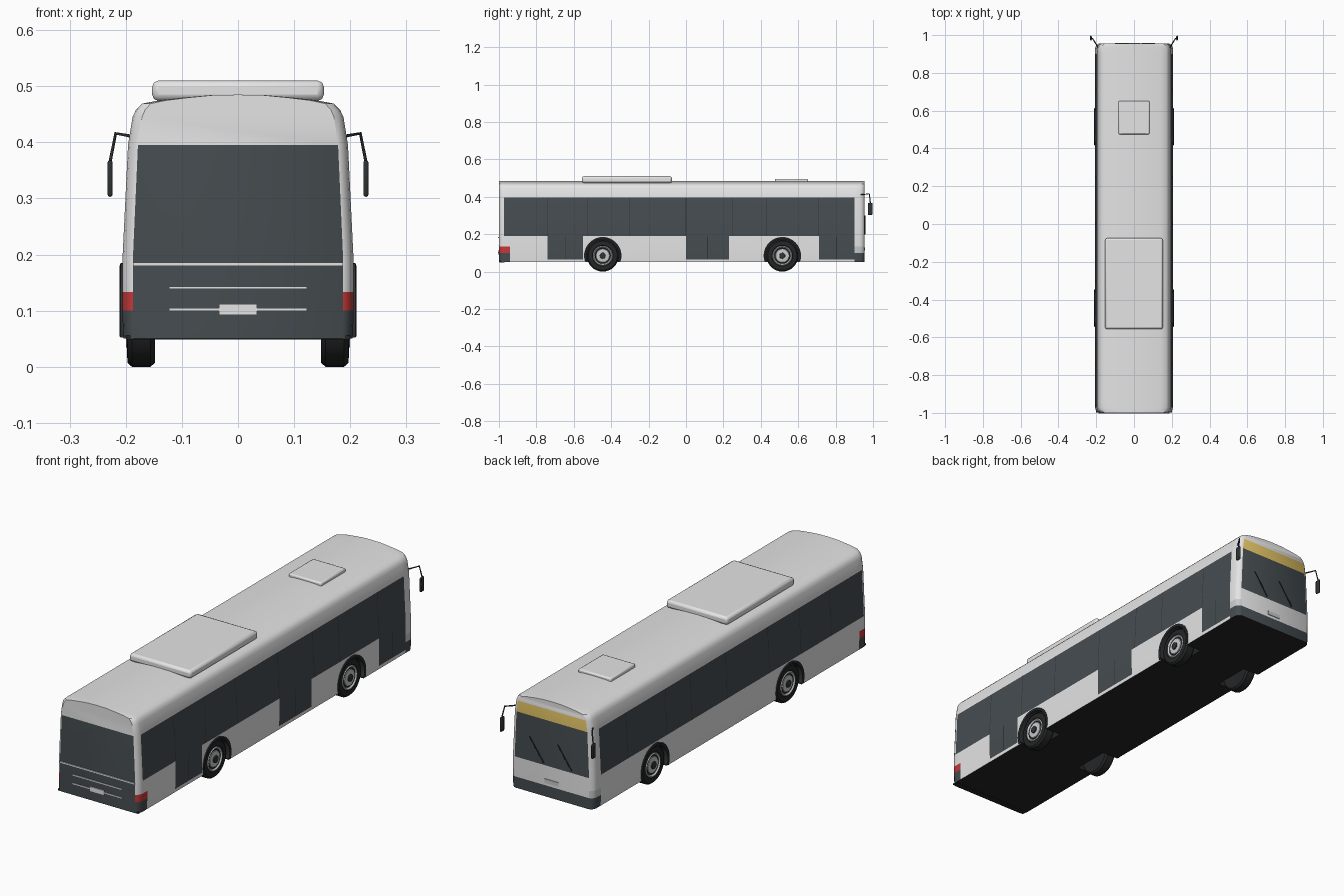
import bpy, bmesh, math
from mathutils import Vector

if "Cube" in bpy.data.objects:
    bpy.data.objects.remove(bpy.data.objects["Cube"])

def material(name, r, g, b):
    m = bpy.data.materials.new(name)
    m.diffuse_color = (r, g, b, 1)
    m.use_nodes = True
    m.node_tree.nodes["Principled BSDF"].inputs["Base Color"].default_value = m.diffuse_color
    return m

WHITE, GLASS, BLACK, TRIM, RED, GOLD, SILVER = range(7)
MATS = [material("body white", .78, .78, .78), material("dark glass", .06, .073, .08),
        material("rubber black", .018, .019, .02), material("dark trim", .03, .034, .037),
        material("lamp red", .56, .04, .038), material("sign gold", .76, .55, .13),
        material("metal silver", .58, .6, .6)]

def build(name, verts, faces, mats, smooth=True):
    """Mesh object; mats is one material index or one per face."""
    me = bpy.data.meshes.new(name)
    me.from_pydata(verts, [], faces)
    for m in MATS:
        me.materials.append(m)
    for i, p in enumerate(me.polygons):
        p.material_index = mats if isinstance(mats, int) else mats[i]
    bm = bmesh.new()
    bm.from_mesh(me)
    if smooth:
        bmesh.ops.recalc_face_normals(bm, faces=bm.faces)
    bm.to_mesh(me)
    bm.free()
    ob = bpy.data.objects.new(name, me)
    bpy.context.collection.objects.link(ob)
    if smooth:
        shade(ob)
    return ob

def shade(ob):
    bpy.ops.object.select_all(action='DESELECT')
    bpy.context.view_layer.objects.active = ob
    ob.select_set(True)
    bpy.ops.object.shade_smooth_by_angle(angle=math.radians(35))

def box(name, lo, hi, mat, bevel=0):
    v = [(x, y, z) for x in (lo[0], hi[0]) for y in (lo[1], hi[1]) for z in (lo[2], hi[2])]
    f = [(0, 1, 3, 2), (4, 6, 7, 5), (0, 4, 5, 1), (2, 3, 7, 6), (0, 2, 6, 4), (1, 5, 7, 3)]
    ob = build(name, v, f, mat)
    if bevel:
        b = ob.modifiers.new("bevel", 'BEVEL')
        b.width, b.segments = bevel, 2
    return ob

def lathe(name, profile, mats, y, z, side, n=32):
    """Spin (radius, x) points about an axis along x."""
    v = [(side * x, y + r * math.cos(2 * math.pi * i / n), z + r * math.sin(2 * math.pi * i / n))
         for r, x in profile for i in range(n)]
    f, fm = [], []
    for j in range(len(profile) - 1):
        for i in range(n):
            k = (i + 1) % n
            f.append((j * n + i, j * n + k, (j + 1) * n + k, (j + 1) * n + i))
            fm.append(mats[j])
    f += [tuple(range(n)), tuple(range((len(profile) - 1) * n, len(profile) * n))]
    return build(name, v, f, fm + [mats[0], mats[-1]])

def rod(name, pts, radius, mat):
    cu = bpy.data.curves.new(name, 'CURVE')
    cu.dimensions, cu.bevel_depth, cu.bevel_resolution = '3D', radius, 1
    cu.use_fill_caps = True
    sp = cu.splines.new('POLY')
    sp.points.add(len(pts) - 1)
    for p, co in zip(sp.points, pts):
        p.co = (*co, 1)
    cu.materials.append(MATS[mat])
    bpy.context.collection.objects.link(bpy.data.objects.new(name, cu))

# Body shell: cross-section lofted along y, coloured by height and length
HALF = [(.204, .05), (.205, .065), (.206, .1), (.206, .133), (.206, .19), (.196, .395),
        (.188, .445), (.182, .458), (.171, .469), (.14, .475), (.095, .48), (.05, .484)]
SECTION = HALF + [(0, .485)] + [(-x, z) for x, z in reversed(HALF)]
RINGS = [(-1, .09), (-.994, .045), (-.984, .012), (-.972, 0), (-.94, 0), (-.74, 0), (-.55, 0),
         (0, 0), (.23, 0), (.71, 0), (.9, 0), (.932, 0), (.945, .025), (.952, .07), (.955, .1)]
DOORS = [(-.74, -.55), (0, .23), (.71, .9)]
N = len(SECTION)

def side_colour(x, y, z):
    if z > .395:
        return WHITE
    if z > .19:
        return GLASS if -.972 < y < .9 else WHITE
    if y < -.94:
        return GLASS if z < .1 else RED if z < .133 else WHITE
    if y > .9:
        return GLASS if z < .1 else SILVER if z < .133 else WHITE
    if x > 0 and z > .065 and any(a < y < b for a, b in DOORS):
        return GLASS
    return WHITE

verts = [(x * (1 - s), y, z) for y, s in RINGS for x, z in SECTION]
faces, cols = [], []
for r in range(len(RINGS) - 1):
    for j in range(N):
        k = (j + 1) % N
        faces.append((r * N + j, r * N + k, (r + 1) * N + k, (r + 1) * N + j))
        cols.append(BLACK if j == N - 1 else side_colour(
            SECTION[j][0] + SECTION[k][0], (RINGS[r][0] + RINGS[r + 1][0]) / 2,
            (SECTION[j][1] + SECTION[k][1]) / 2))
for r in (0, len(RINGS) - 1):
    for j in range(len(HALF)):
        a, b = r * N + j, r * N + N - 1 - j
        faces.append((a, a + 1, b - 1, b) if j < len(HALF) - 1 else (a, a + 1, b))
        z = HALF[j][1]
        if r == 0:
            cols.append(GLASS if z < .39 else WHITE)
        else:
            cols.append(GLASS if z < .1 or .19 <= z < .39 else GOLD if .39 < z < .44 else WHITE)
body = build("body", verts, faces, cols)

# Wheel wells, arch trims and wheels
AXLE = .085
for y in (-.445, .515):
    for s in (-1, 1):
        cutter = lathe("well_cutter", [(.094, .125), (.094, .25)], [BLACK], y, AXLE, s)
        cutter.hide_render = True
        m = body.modifiers.new("well", 'BOOLEAN')
        m.operation, m.solver, m.object = 'DIFFERENCE', 'EXACT', cutter
        bpy.ops.object.select_all(action='DESELECT')
        bpy.context.view_layer.objects.active = body
        body.select_set(True)
        bpy.ops.object.modifier_apply(modifier=m.name)
        bpy.data.objects.remove(cutter)

        n, v, f = 24, [], []
        for i in range(n + 1):
            t = math.radians(-19 + 218 * i / n)
            for rad, x in ((.088, .17), (.088, .209), (.095, .211), (.1, .209), (.1, .17)):
                v.append((s * x, y + rad * math.cos(t), AXLE + rad * math.sin(t)))
        for i in range(n):
            f += [(i * 5 + j, i * 5 + (j + 1) % 5, i * 5 + 5 + (j + 1) % 5, i * 5 + 5 + j)
                  for j in range(5)]
        f += [tuple(range(5)), tuple(range(n * 5, n * 5 + 5))]
        build("wheel_arch", v, f, TRIM)

        lathe("tyre", [(.05, .15), (.078, .148), (.085, .156), (.085, .189), (.078, .197),
                       (.056, .198), (.052, .194)], [BLACK] * 6, y, AXLE, s)
        lathe("wheel_rim", [(.053, .18), (.053, .197), (.049, .2), (.042, .193), (.038, .193),
                            (.035, .196), (.018, .198)],
              [SILVER, SILVER, SILVER, TRIM, SILVER, SILVER], y, AXLE, s)
        lathe("hub_cap", [(.017, .19), (.016, .203), (.008, .205)], [TRIM] * 2, y, AXLE, s, 16)
shade(body)

# Window and door seams lying on the sides
def seam(name, s, y, z0, z1, w=.0015):
    def x(z):
        return s * (.2065 if z <= .19 else .2065 - .01 * (z - .19) / .205)
    q = [(x(z0), y - w, z0), (x(z0), y + w, z0), (x(z1), y + w, z1), (x(z1), y - w, z1)]
    build(name, q if s > 0 else q[::-1], [(0, 1, 2, 3)], TRIM, smooth=False)

for s in (-1, 1):
    for y in (-.74, -.525, -.3, 0, .25, .43, .71):
        seam("window_seam", s, y, .19, .395)
for a, b in DOORS:
    seam("door_seam", 1, (a + b) / 2, .067, .189, .002)

# Rear details: ledge, grille lines and plate
box("rear_ledge", (-.187, -1.004, .18), (.187, -.995, .186), WHITE)
for z in (.102, .141):
    box("rear_trim_line", (-.123, -1.003, z - .0025), (.123, -.998, z + .0025), WHITE)
box("rear_plate", (-.034, -1.004, .092), (.034, -.998, .112), WHITE)
box("rear_skirt", (-.2, -.997, .049), (.2, -.97, .056), BLACK)

# Front details: plate, wipers
box("front_plate", (-.034, .953, .112), (.034, .958, .13), SILVER)
for x in (-.1, .04):
    rod("wiper", [(x, .957, .2), (x + .07, .957, .3)], .0022, BLACK)

# Roof units
box("roof_air_unit", (-.153, -.557, .474), (.153, -.075, .51), WHITE, .011)
box("roof_hatch", (-.082, .475, .475), (.082, .652, .496), WHITE, .006)

# Mirrors on bent arms
for s in (-1, 1):
    rod("mirror_arm", [(s * .19, .935, .411), (s * .218, .98, .416), (s * .228, .986, .365)],
        .003, TRIM)
    xs = sorted((s * .2235, s * .2325))
    box("mirror", (xs[0], .972, .303), (xs[1], .997, .368), TRIM, .004)
